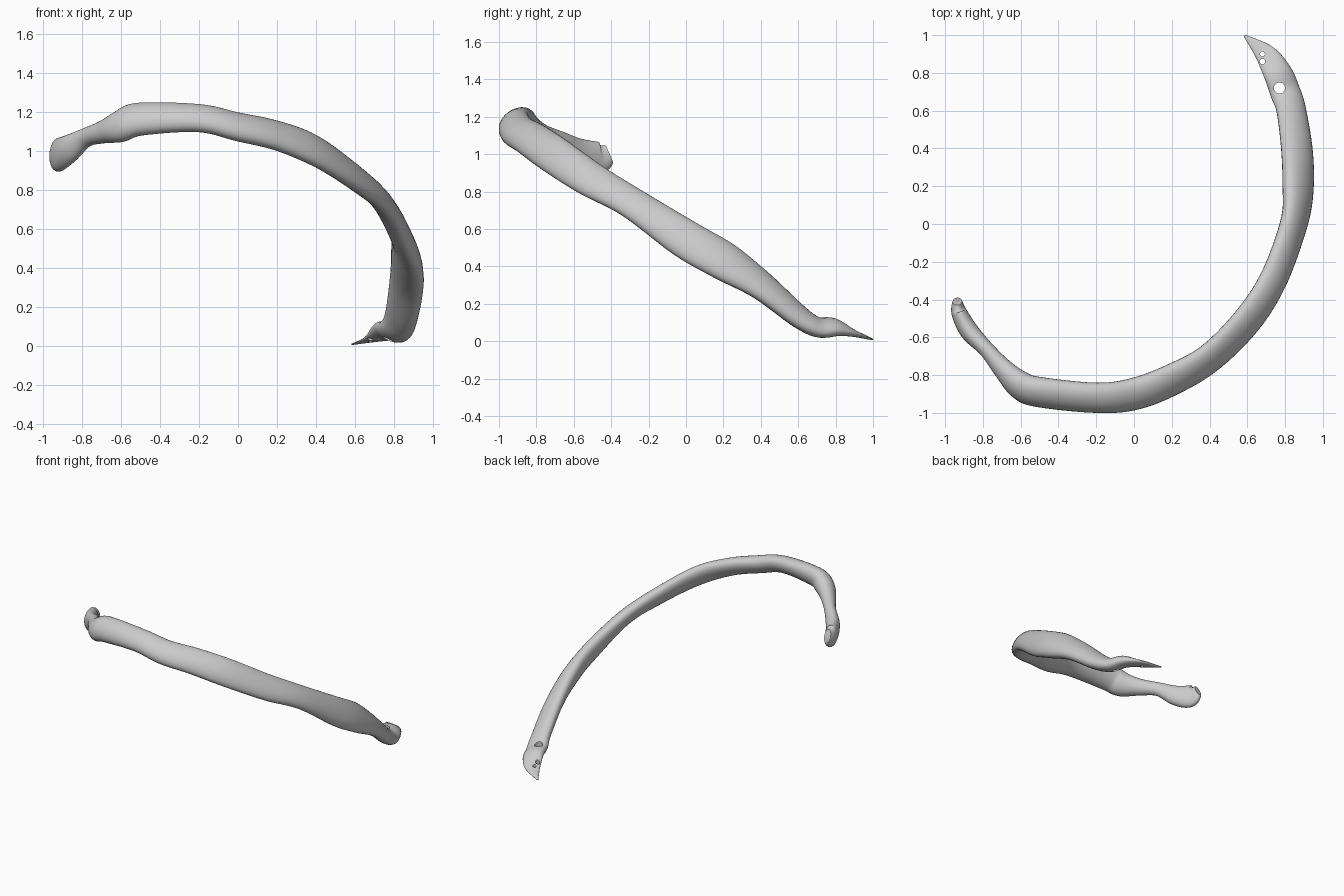
import bpy
import bmesh
from math import cos, sin, sqrt, pi
from mathutils import Vector

SIDES = 28
STEPS = 7

if "Cube" in bpy.data.objects:
    bpy.data.objects.remove(bpy.data.objects["Cube"], do_unlink=True)


def make_material(name, level):
    material = bpy.data.materials.new(name)
    material.use_nodes = True
    colour = (level, level, level, 1)
    material.diffuse_color = colour
    material.node_tree.nodes["Principled BSDF"].inputs["Base Color"].default_value = colour
    return material


# Stations from head to tip: centre x, y, z, half thickness, half height, inward lean
stations = [
    (-.935, -.41, 1.0, .025, .05, 0),
    (-.925, -.47, .98, .042, .085, 0),
    (-.87, -.57, 1.01, .05, .075, 0),
    (-.78, -.665, 1.07, .042, .05, 0),
    (-.69, -.77, 1.1, .055, .06, -.1),
    (-.6, -.855, 1.13, .075, .085, -.2),
    (-.5, -.89, 1.165, .08, .085, -.3),
    (-.2, -.92, 1.17, .08, .072, -.35),
    (0, -.9, 1.125, .085, .075, -.4),
    (.2, -.825, 1.08, .083, .08, -.5),
    (.4, -.71, 1.0, .077, .088, -.55),
    (.6, -.51, .865, .078, .083, -.55),
    (.74, -.29, .74, .074, .077, -.5),
    (.845, 0, .545, .073, .1, -.5),
    (.868, .2, .43, .083, .103, -.5),
    (.862, .4, .3, .083, .08, -.5),
    (.833, .6, .135, .078, .065, -.4),
    (.8, .7, .078, .08, .058, -.4),
    (.76, .8, .075, .075, .048, -.4),
    (.695, .9, .04, .055, .018, -.3),
    (.585, .997, .01, .006, .004, 0),
]


def spline(p, q, r, s, t):
    """Catmull-Rom blend between q and r."""
    return tuple(
        (2 * b + (c - a) * t + (2 * a - 5 * b + 4 * c - d) * t * t
         + (3 * b - a - 3 * c + d) * t ** 3) / 2
        for a, b, c, d in zip(p, q, r, s))


def smooth_path(points):
    padded = [points[0]] + points + [points[-1]]
    path = []
    for i in range(len(points) - 1):
        path += [spline(*padded[i:i + 4], k / STEPS) for k in range(STEPS)]
    return path + [points[-1]]


def sweep(name, path, material):
    """Skin sheared ellipses along a path and cap both ends."""
    bm = bmesh.new()
    rings = []
    for i, (x, y, z, thick, high, lean) in enumerate(path):
        before = Vector(path[max(i - 1, 0)][:3])
        after = Vector(path[min(i + 1, len(path) - 1)][:3])
        tangent = (after - before).normalized()
        outward = tangent.cross(Vector((0, 0, 1))).normalized()
        upward = outward.cross(tangent)
        ring = []
        for k in range(SIDES):
            angle = 2 * pi * k / SIDES
            across = thick * cos(angle)
            rise = high * (lean * cos(angle) + sqrt(1 - lean * lean) * sin(angle))
            ring.append(bm.verts.new(Vector((x, y, z)) + outward * across + upward * rise))
        rings.append(ring)
    for first, second in zip(rings, rings[1:]):
        for k in range(SIDES):
            n = (k + 1) % SIDES
            bm.faces.new((first[k], first[n], second[n], second[k]))
    bm.faces.new(rings[0])
    bm.faces.new(rings[-1])
    bmesh.ops.recalc_face_normals(bm, faces=bm.faces)
    mesh = bpy.data.meshes.new(name)
    bm.to_mesh(mesh)
    bm.free()
    mesh.materials.append(material)
    obj = bpy.data.objects.new(name, mesh)
    bpy.context.collection.objects.link(obj)
    return obj


def drill(target, x, y, radius):
    """Cut a vertical hole through the target."""
    bpy.ops.mesh.primitive_cylinder_add(vertices=12, radius=radius, depth=1, location=(x, y, 0))
    cutter = bpy.context.object
    cutter.name = "hole_cutter"
    cutter.hide_render = True
    cutter.data.materials.append(target.data.materials[0])
    bpy.context.view_layer.objects.active = target
    modifier = target.modifiers.new("hole", "BOOLEAN")
    modifier.operation = "DIFFERENCE"
    modifier.solver = "EXACT"
    modifier.object = cutter
    bpy.ops.object.modifier_apply(modifier=modifier.name)
    bpy.data.objects.remove(cutter, do_unlink=True)


# Curved rib shaft with its head, neck and thin tip
bone = make_material("bone_grey", .6)
rib = sweep("rib_bone", smooth_path(stations), bone)

# Small openings in the thin end
for hole in ((.77, .72, .03), (.68, .9, .013), (.68, .86, .015)):
    drill(rib, *hole)

bpy.ops.object.select_all(action="DESELECT")
rib.select_set(True)
bpy.context.view_layer.objects.active = rib
bpy.ops.object.shade_smooth_by_angle(angle=pi / 4)
